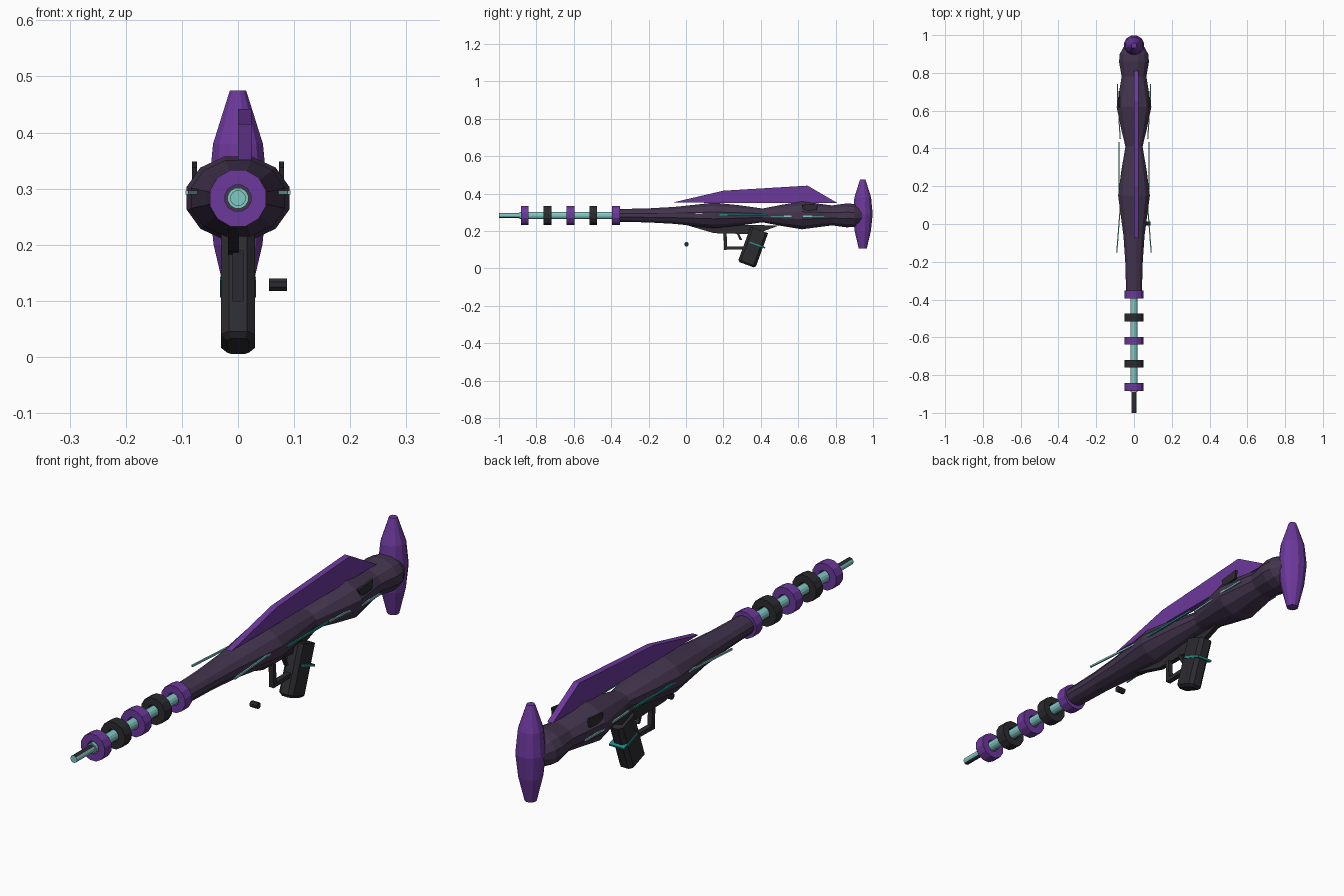
import bpy, bmesh, math
from mathutils import Vector, Matrix

cube = bpy.data.objects.get("Cube")
if cube:
    bpy.data.objects.remove(cube, do_unlink=True)


def material(name, rgb):
    m = bpy.data.materials.new(name)
    m.use_nodes = True
    m.diffuse_color = (*rgb, 1)
    m.node_tree.nodes["Principled BSDF"].inputs["Base Color"].default_value = (*rgb, 1)
    return m


PURPLE = material("purple", (0.15, 0.04, 0.33))
PLUM = material("dark plum", (0.055, 0.035, 0.075))
BLACK = material("charcoal", (0.025, 0.025, 0.03))
AQUA = material("pale aqua", (0.22, 0.58, 0.55))
TEAL = material("teal", (0.015, 0.27, 0.24))
AXIS_Z = 0.283


def finish(name, bm, *mats):
    bmesh.ops.recalc_face_normals(bm, faces=bm.faces)
    mesh = bpy.data.meshes.new(name)
    bm.to_mesh(mesh)
    bm.free()
    for m in mats:
        mesh.materials.append(m)
    ob = bpy.data.objects.new(name, mesh)
    bpy.context.collection.objects.link(ob)
    return ob


def lathe(name, profile, sides, mat, matrix, closed=False):
    """Spin (radius, height) points around local z; closed joins last to first."""
    bm = bmesh.new()
    rings = []
    for r, h in profile:
        ring = []
        for i in range(sides):
            a = math.tau * (i + 0.5) / sides
            ring.append(bm.verts.new((r * math.cos(a), r * math.sin(a), h)))
        rings.append(ring)
    pairs = list(zip(rings, rings[1:]))
    if closed:
        pairs.append((rings[-1], rings[0]))
    else:
        bm.faces.new(rings[0])
        bm.faces.new(rings[-1])
    for a, b in pairs:
        for i in range(sides):
            j = (i + 1) % sides
            bm.faces.new((a[i], a[j], b[j], b[i]))
    bm.transform(matrix)
    return finish(name, bm, mat)


def side_plate(name, outline, x0, x1, mat):
    """Extrude a (y, z) outline from x0 to x1."""
    bm = bmesh.new()
    a = [bm.verts.new((x0, y, z)) for y, z in outline]
    b = [bm.verts.new((x1, y, z)) for y, z in outline]
    bm.faces.new(a)
    bm.faces.new(b)
    for i in range(len(a)):
        j = (i + 1) % len(a)
        bm.faces.new((a[i], a[j], b[j], b[i]))
    return finish(name, bm, mat)


def bar(name, start, end, width, height, mat):
    """Box beam between two points in a horizontal plane."""
    p, q = Vector(start), Vector(end)
    bm = bmesh.new()
    bmesh.ops.create_cube(bm, size=1)
    turn = (q - p).to_track_quat('Y', 'Z').to_matrix().to_4x4()
    size = Matrix.Diagonal((width, (q - p).length, height, 1))
    bm.transform(Matrix.Translation((p + q) / 2) @ turn @ size)
    return finish(name, bm, mat)


# Maps local z to +y along the barrel axis
along_y = Matrix.Translation((0, 0, AXIS_Z)) @ Matrix.Rotation(-math.pi / 2, 4, 'X')
oval = Matrix.Translation((0, 0, AXIS_Z)) @ Matrix.Diagonal((1, 1, 0.81, 1)) \
    @ Matrix.Rotation(-math.pi / 2, 4, 'X')

# Swelling main body
lathe("body", [(0.043, -0.37), (0.048, -0.2), (0.058, -0.06), (0.087, 0.15),
               (0.07, 0.28), (0.047, 0.41), (0.072, 0.51), (0.095, 0.62),
               (0.068, 0.78), (0.082, 0.86), (0.078, 0.9), (0.055, 0.94)],
      12, PLUM, oval)

# Barrel and its muzzle tip, dark on the upper and lower faces
lathe("barrel", [(0.019, -0.89), (0.019, -0.36)], 12, AQUA, along_y)
tip = lathe("muzzle_tip", [(0.014, -1.0), (0.014, -0.88)], 12, AQUA, along_y)
tip.data.materials.append(BLACK)
for f in tip.data.polygons:
    f.material_index = int(abs(f.normal.z) > 0.6)

# Barrel rings in alternating colours
for i in range(5):
    y = -0.862 + 0.122 * i
    lathe("barrel_ring", [(0.024, y - 0.021), (0.052, y - 0.021),
                          (0.052, y + 0.021), (0.024, y + 0.021)],
          12, BLACK if i % 2 else PURPLE, along_y, closed=True)

# Upright spindle at the rear
lathe("rear_stock", [(0.022, -0.185), (0.045, -0.09), (0.055, 0),
                     (0.046, 0.09), (0.015, 0.185)],
      12, PURPLE, Matrix.Translation((0, 0.945, 0.29)))

# Top fin
side_plate("top_fin", [(-0.075, 0.351), (0.2, 0.415), (0.65, 0.442), (0.81, 0.349)],
           0, 0.024, PURPLE)

# Underside rail, trigger guard and trigger
side_plate("under_rail", [(0, 0.232), (0.15, 0.188), (0.37, 0.182), (0.5, 0.23)],
           -0.018, 0.002, BLACK)
side_plate("guard_front", [(0.2, 0.19), (0.217, 0.19), (0.221, 0.1), (0.204, 0.1)],
           -0.01, 0.01, BLACK)
side_plate("guard_base", [(0.204, 0.115), (0.32, 0.118), (0.32, 0.102), (0.204, 0.099)],
           -0.01, 0.01, BLACK)
side_plate("trigger", [(0.27, 0.19), (0.282, 0.19), (0.3, 0.152), (0.288, 0.15)],
           -0.006, 0.006, BLACK)

# Leaning bevelled grip with its teal band
lean = Matrix.Translation((0.0, 0.358, 0.112)) @ Matrix.Rotation(math.radians(-20), 4, 'X')
grip_bm = bmesh.new()
bmesh.ops.create_cube(grip_bm, size=1)
grip_bm.transform(Matrix.Diagonal((0.06, 0.1, 0.198, 1)))
uprights = [e for e in grip_bm.edges
            if abs(e.verts[0].co.z - e.verts[1].co.z) > 0.1]
bmesh.ops.bevel(grip_bm, geom=uprights, offset=0.014, segments=1, affect='EDGES')
low = [e for e in grip_bm.edges if all(v.co.z < -0.09 for v in e.verts)]
bmesh.ops.bevel(grip_bm, geom=low, offset=0.01, segments=1, affect='EDGES')
grip_bm.transform(lean)
finish("grip", grip_bm, BLACK)
band_bm = bmesh.new()
bmesh.ops.create_cube(band_bm, size=1)
band_bm.transform(lean @ Matrix.Translation((0, 0.018, 0.02))
                  @ Matrix.Diagonal((0.064, 0.088, 0.008, 1)))
finish("grip_band", band_bm, TEAL)

# Small loose stub to the left of the rail
lathe("side_stub", [(0.012, 0.055), (0.012, 0.087)], 8, BLACK,
      Matrix.Translation((0, 0.003, 0.129)) @ Matrix.Rotation(math.pi / 2, 4, 'Y'))

# Light strips and small rear fins on both sides
for s in (-1, 1):
    for name, x0, y0, x1, y1, z, mat in (
            ("front_strip", 0.091, -0.15, 0.072, 0.1, 0.293, AQUA),
            ("middle_strip", 0.08, 0.18, 0.08, 0.435, 0.286, TEAL),
            ("rear_strip", 0.073, 0.45, 0.08, 0.565, 0.279, AQUA),
            ("tail_strip", 0.088, 0.62, 0.088, 0.74, 0.279, AQUA)):
        bar(name, (s * x0, y0, z), (s * x1, y1, z), 0.006, 0.007, mat)
    side_plate("rear_fin", [(0.62, 0.338), (0.705, 0.348), (0.7, 0.312), (0.63, 0.308)],
               s * 0.073, s * 0.082, BLACK)
